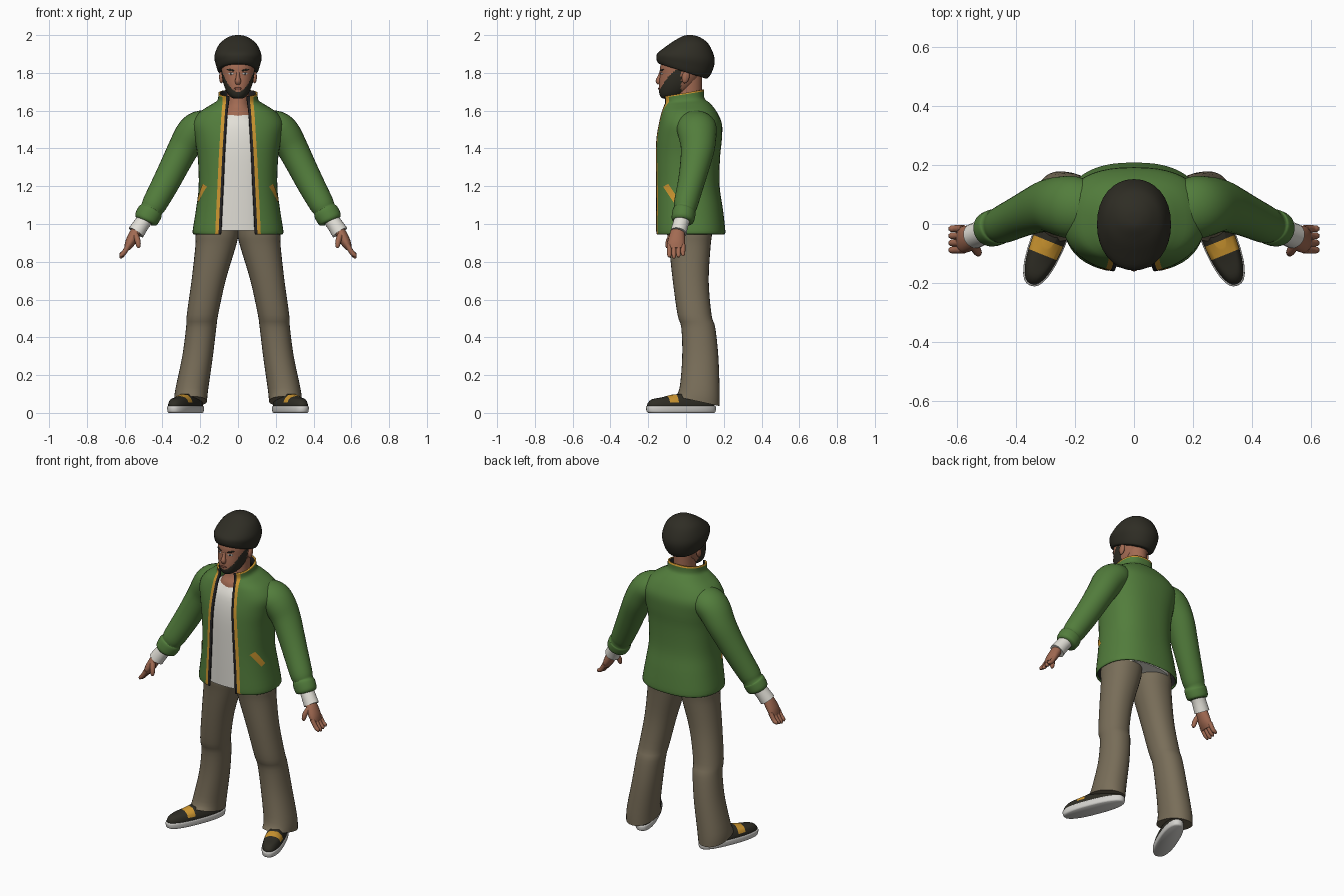
import bpy, bmesh
from math import sin, cos, pi, asin, radians, copysign
from mathutils import Vector, Matrix
from mathutils.bvhtree import BVHTree

cube = bpy.data.objects.get("Cube")
if cube:
    bpy.data.objects.remove(cube, do_unlink=True)


def material(name, r, g, b):
    m = bpy.data.materials.new(name)
    m.use_nodes = True
    m.diffuse_color = (r, g, b, 1)
    bsdf = next(n for n in m.node_tree.nodes if n.type == 'BSDF_PRINCIPLED')
    bsdf.inputs["Base Color"].default_value = (r, g, b, 1)
    bsdf.inputs["Roughness"].default_value = 0.8
    return m


GREEN = material("jacket green", .085, .205, .045)
GOLD = material("trim gold", .62, .31, .03)
LINING = material("lining black", .018, .017, .018)
WHITE = material("shirt white", .76, .74, .68)
SKIN = material("skin", .36, .145, .085)
DARK = material("charcoal", .028, .026, .018)
KHAKI = material("trouser khaki", .19, .155, .1)
SOLE = material("sole grey white", .66, .65, .62)
LIPS = material("lips", .22, .075, .05)


def spline(rows, n):
    """Catmull-Rom interpolation of rows of numbers."""
    out = []
    for i in range(len(rows) - 1):
        a, b, c, d = (rows[min(max(i + k, 0), len(rows) - 1)] for k in (-1, 0, 1, 2))
        for s in range(n):
            t = s / n
            out.append([q + .5 * t * (r - p + t * (2 * p - 5 * q + 4 * r - w + t * (3 * (q - r) + w - p)))
                        for p, q, r, w in zip(a, b, c, d)])
    return out + [list(rows[-1])]


def power(v, e):
    return copysign(abs(v) ** e, v)


def oval(angles, z, cx, rx, yf, yb, tilt, e):
    """Horizontal rounded section, starting at the front; tilt lifts the back."""
    cy, ry = (yf + yb) / 2, (yb - yf) / 2
    pts = []
    for a in angles:
        y = cy - ry * power(cos(a), e)
        pts.append(Vector((cx + rx * power(sin(a), e), y, z + tilt * y)))
    return pts


def finish(name, bm, mats, mirror=False):
    me = bpy.data.meshes.new(name)
    bm.to_mesh(me)
    bm.free()
    for m in mats:
        me.materials.append(m)
    ob = bpy.data.objects.new(name, me)
    bpy.context.collection.objects.link(ob)
    bpy.ops.object.select_all(action='DESELECT')
    ob.select_set(True)
    bpy.context.view_layer.objects.active = ob
    bpy.ops.object.shade_smooth_by_angle(angle=radians(50))
    if mirror:
        ob.modifiers.new("Mirror", 'MIRROR').merge_threshold = .0005
    return ob


def skin_rings(name, rings, mats, mirror=False, closed=True, paint=None, rule=None, cuts=()):
    bm = bmesh.new()
    grid = [[bm.verts.new(p) for p in ring] for ring in rings]
    n = len(rings[0])
    for i in range(len(grid) - 1):
        for j in range(n if closed else n - 1):
            k = (j + 1) % n
            f = bm.faces.new((grid[i][j], grid[i][k], grid[i + 1][k], grid[i + 1][j]))
            f.material_index = paint(i, j) if paint else 0
    if closed:
        bm.faces.new(grid[0])
        bm.faces.new(grid[-1])
        bmesh.ops.recalc_face_normals(bm, faces=bm.faces)
    for co, no in cuts:
        bmesh.ops.bisect_plane(bm, geom=bm.verts[:] + bm.edges[:] + bm.faces[:], plane_co=co, plane_no=no)
    if rule:
        for f in bm.faces:
            f.material_index = rule(f.calc_center_median())
    return finish(name, bm, mats, mirror)


def loft(name, rows, mats, e=1, sides=32, steps=4, place=None, **kw):
    """Rows: z, centre x, half width, front y, back y, tilt."""
    angles = [2 * pi * j / sides for j in range(sides)]
    rings = [oval(angles, *row, e) for row in spline(rows, steps)]
    if place:
        rings = [[place @ p for p in ring] for ring in rings]
    return skin_rings(name, rings, mats, **kw)


def tube(name, rows, mats, sides=20, steps=4, mirror=True):
    """Rows: x, y, z, radius across, radius along y."""
    rows = spline(rows, steps)
    rings = []
    for i, (x, y, z, r, ry) in enumerate(rows):
        t = (Vector(rows[min(i + 1, len(rows) - 1)][:3]) - Vector(rows[max(i - 1, 0)][:3])).normalized()
        b = Vector((0, 1, 0))
        b = (b - t * b.dot(t)).normalized()
        n = b.cross(t)
        rings.append([Vector((x, y, z)) + n * r * cos(a) + b * ry * sin(a)
                      for a in (2 * pi * j / sides for j in range(sides))])
    return skin_rings(name, rings, mats, mirror)


def tree(ob):
    me = ob.data
    return BVHTree.FromPolygons([v.co for v in me.vertices], [list(p.vertices) for p in me.polygons])


# Open jacket: half shell with lining and gold columns along the front edge
def jacket_ring(z, rx, yf, yb, gap, tilt, e=.82):
    front = [asin((x / rx) ** (1 / e)) for x in (gap, gap + .013, gap + .031)]
    rest = [front[-1] + (pi - front[-1]) * k / 22 for k in range(1, 23)]
    return oval([min(a, pi) for a in front + rest], z, 0, rx, yf, yb, tilt, e)


jacket_rows = spline([(.945, .234, -.16, .203, .09, 0), (.965, .24, -.165, .208, .089, 0),
                      (1.08, .222, -.165, .195, .084, 0), (1.2, .208, -.165, .178, .078, 0),
                      (1.35, .213, -.165, .18, .071, 0), (1.45, .23, -.16, .19, .065, 0),
                      (1.53, .242, -.146, .19, .06, 0), (1.59, .205, -.132, .165, .056, 0),
                      (1.63, .145, -.122, .13, .053, .05), (1.655, .109, -.118, .098, .051, .1),
                      (1.695, .104, -.123, .095, .05, .17)], 4)
last = len(jacket_rows) - 2
jacket = skin_rings("jacket_body", [jacket_ring(*r) for r in jacket_rows], [GREEN, GOLD, LINING], True, False,
                    paint=lambda i, j: 2 if j == 0 else 1 if j == 1 or i == last else 0)
shell = jacket.modifiers.new("Thickness", 'SOLIDIFY')
shell.thickness, shell.offset, shell.material_offset = .01, -1, 2

# Pocket slits laid on the jacket sides
surface = tree(jacket)
bm = bmesh.new()
rows = []
for k in range(7):
    t = k / 6
    row = []
    for side in (-.013, .013):
        hit, normal, _, _ = surface.ray_cast(Vector((1, -.105 + .055 * t + side, 1.205 - .085 * t + side * .6)),
                                             Vector((-1, 0, 0)))
        row.append(bm.verts.new(hit + normal * .004))
    rows.append(row)
for a, b in zip(rows, rows[1:]):
    bm.faces.new((a[0], b[0], b[1], a[1]))
finish("pocket_trim", bm, [GOLD], True)

# Sleeves with gathered cuffs
tube("sleeves", [(.13, .05, 1.525, .075, .09), (.2, .055, 1.512, .088, .105), (.243, .06, 1.475, .09, .102),
                 (.289, .062, 1.4, .082, .09), (.34, .045, 1.3, .076, .078), (.386, .025, 1.21, .072, .07),
                 (.44, 0, 1.11, .066, .064), (.458, -.006, 1.077, .06, .058), (.466, -.01, 1.062, .067, .062),
                 (.487, -.017, 1.025, .064, .06), (.493, -.019, 1.013, .05, .05)], [GREEN], 28)
tube("shirt_cuffs", [(.48, -.015, 1.04, .042, .042), (.51, -.028, 1.0, .042, .042),
                     (.54, -.04, .955, .045, .043)], [WHITE])

# Hands
tube("palms", [(.525, -.038, .985, .026, .03), (.548, -.046, .945, .029, .04), (.572, -.052, .9, .026, .046),
               (.588, -.052, .868, .016, .042)], [SKIN])
for k, name in enumerate(("index", "middle", "ring", "little")):
    y = -.088 + .024 * k
    tip = .818 + .006 * abs(k - 1)
    tube(name + "_fingers", [(.578, y, .89, .014, .013), (.602, y, .85, .013, .0125),
                             (.618, y, tip + .01, .011, .011), (.621, y, tip, .005, .005)], [SKIN], 10, 3)
tube("thumbs", [(.546, -.068, .95, .016, .016), (.532, -.09, .915, .015, .015),
                (.527, -.098, .885, .012, .012), (.526, -.099, .873, .005, .005)], [SKIN], 10, 3)

# Shirt, chest and neck
loft("shirt", [(.965, 0, .2, -.142, .17, 0), (1.2, 0, .185, -.148, .155, 0), (1.4, 0, .19, -.148, .155, 0),
               (1.52, 0, .17, -.13, .15, 0), (1.6, 0, .075, -.098, .1, .2)], [WHITE], e=.85)
loft("neck", [(1.52, 0, .13, -.11, .11, 0), (1.59, 0, .092, -.098, .1, 0), (1.64, 0, .062, -.068, .085, 0),
              (1.78, 0, .06, -.05, .085, 0)], [SKIN])

# Trousers
loft("trousers", [(1.04, .105, .1, -.1, .14, 0), (.95, .111, .113, -.1, .138, 0), (.88, .119, .107, -.09, .13, 0),
                  (.7, .156, .09, -.07, .12, 0), (.52, .188, .083, -.045, .135, 0),
                  (.45, .195, .08, -.025, .155, 0), (.3, .214, .081, -.02, .171, 0),
                  (.13, .245, .087, -.034, .178, -.1), (.075, .251, .087, -.058, .178, -.22)],
     [KHAKI], e=.92, mirror=True)

# Shoes, toes turned outward, with a gold strap cut into the upper
turn = Matrix.Translation((.277, -.025, 0)) @ Matrix.Rotation(radians(22), 4, 'Z')
toe = turn.to_3x3() @ Vector((0, -1, 0))
strap = [turn @ Vector((0, y, 0)) for y in (-.085, -.035)]
loft("soles", [(0, 0, .052, -.185, .185, 0), (.008, 0, .058, -.195, .193, 0), (.034, 0, .059, -.197, .194, 0),
               (.037, 0, .05, -.18, .18, 0)], [SOLE], e=.82, place=turn, mirror=True)
loft("shoe_uppers", [(.03, 0, .055, -.191, .188, 0), (.05, 0, .055, -.19, .188, 0), (.072, 0, .048, -.165, .18, 0),
                     (.088, 0, .038, -.11, .17, .05), (.1, 0, .028, -.06, .15, .08)],
     [DARK, GOLD], e=.85, place=turn, mirror=True, cuts=[(p, toe) for p in strap],
     rule=lambda c: int((c - strap[0]).dot(toe) < 0 < (c - strap[1]).dot(toe) and c.z > .055))

# Head with a beard that follows the jaw up to the sideburns
head = loft("head", [(1.664, 0, .022, -.122, -.06, 0), (1.675, 0, .042, -.135, -.03, 0),
                     (1.7, 0, .06, -.143, .01, 0), (1.74, 0, .076, -.143, .05, 0), (1.79, 0, .086, -.138, .08, 0),
                     (1.84, 0, .089, -.135, .1, 0), (1.9, 0, .08, -.11, .1, 0)], [SKIN, DARK],
            e=.9, sides=72, steps=6,
            rule=lambda c: int(c.y < -.025 and c.z < 1.7 + 15 * c.x ** 2 and c.z > 1.66))
tube("nose", [(0, -.128, 1.815, .008, .008), (0, -.138, 1.78, .01, .012), (0, -.145, 1.757, .016, .016),
              (0, -.14, 1.742, .012, .01)], [SKIN], 12, 3, False)
surface = tree(head)


def blob(name, mat, matrix, mirror):
    bm = bmesh.new()
    bmesh.ops.create_uvsphere(bm, u_segments=16, v_segments=8, radius=1, matrix=matrix)
    finish(name, bm, [mat], mirror)


def plate(name, mat, x, z, w, h, thick, roll=0, mirror=True):
    hit, normal, _, _ = surface.ray_cast(Vector((x, -1, z)), Vector((0, 1, 0)))
    blob(name, mat, Matrix.Translation(hit) @ normal.to_track_quat('Z', 'Y').to_matrix().to_4x4()
         @ Matrix.Rotation(radians(roll), 4, 'Z') @ Matrix.Diagonal((w, h, thick, 1)), mirror)


# Facial features
plate("eye_whites", WHITE, .037, 1.796, .015, .006, .003)
plate("pupils", LINING, .036, 1.796, .006, .006, .0045)
plate("eyebrows", DARK, .04, 1.815, .024, .005, .004, 10)
plate("mouth", LIPS, 0, 1.717, .022, .006, .004, 0, False)
blob("ears", SKIN, Matrix.Translation((.088, -.002, 1.778)) @ Matrix.Rotation(radians(-12), 4, 'X')
     @ Matrix.Diagonal((.012, .02, .034, 1)), True)

# Rounded cap, lower at the back
loft("cap", [(1.803, 0, .096, -.132, .105, -.32), (1.808, 0, .106, -.148, .116, -.3),
             (1.84, 0, .117, -.157, .138, -.24), (1.89, 0, .125, -.148, .152, -.12),
             (1.95, 0, .101, -.09, .123, -.02), (1.983, 0, .063, -.04, .084, 0),
             (1.997, 0, .03, -.01, .05, 0), (2.0, 0, .006, .015, .027, 0)], [DARK], e=.95)
